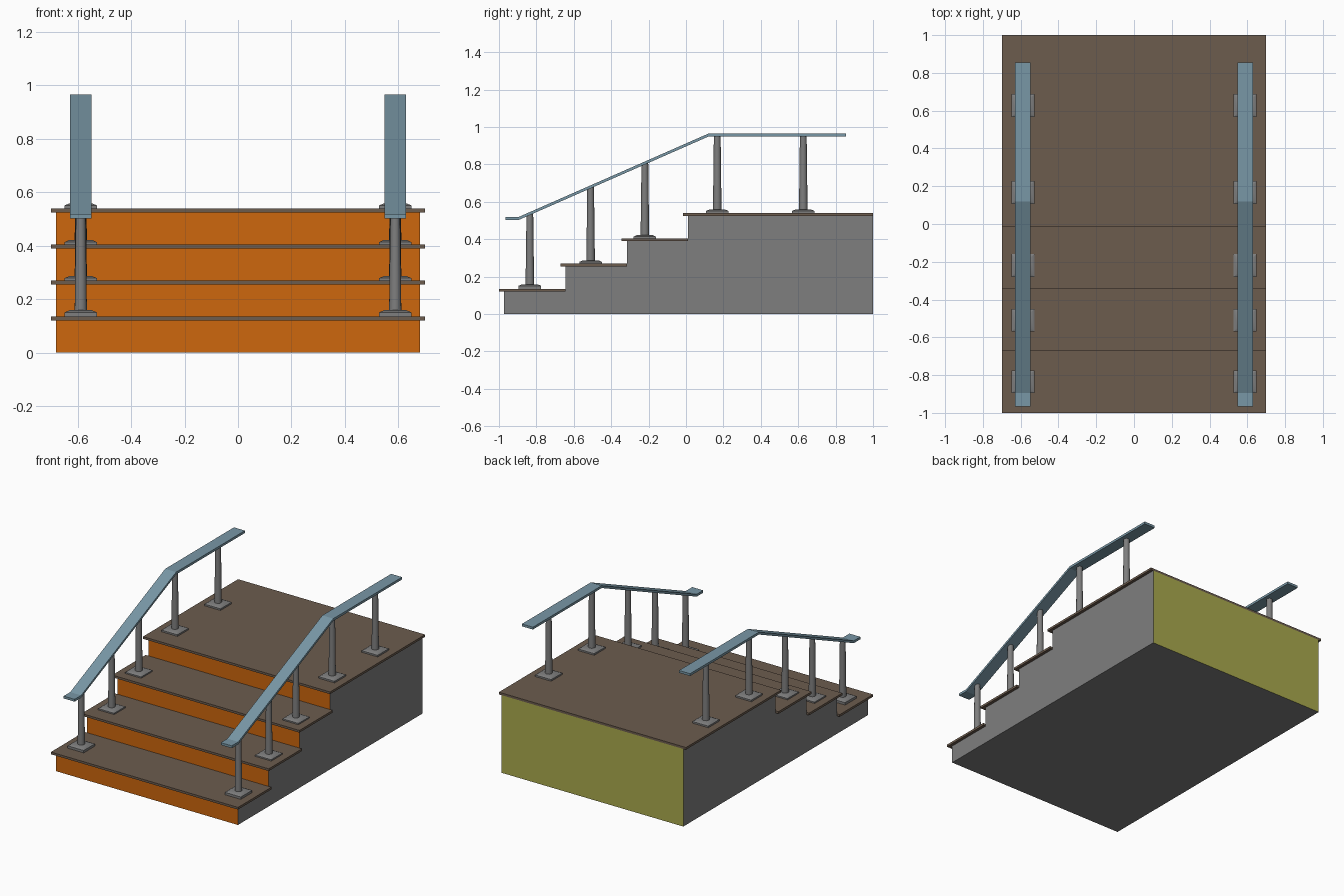
import bpy
import bmesh
from mathutils import Matrix

if "Cube" in bpy.data.objects:
    bpy.data.objects.remove(bpy.data.objects["Cube"])


def material(name, r, g, b):
    m = bpy.data.materials.new(name)
    m.use_nodes = True
    m.diffuse_color = (r, g, b, 1)
    m.node_tree.nodes["Principled BSDF"].inputs["Base Color"].default_value = (r, g, b, 1)
    return m


GREY = material("grey concrete", 0.21, 0.21, 0.21)
ORANGE = material("orange riser", 0.61, 0.135, 0.004)
OLIVE = material("yellow green back", 0.40, 0.40, 0.075)
BROWN = material("brown tread", 0.15, 0.107, 0.076)
BLUE = material("blue grey rail", 0.19, 0.31, 0.38)


def finish(name, bm, *mats):
    bmesh.ops.recalc_face_normals(bm, faces=bm.faces)
    mesh = bpy.data.meshes.new(name)
    for m in mats:
        mesh.materials.append(m)
    bm.to_mesh(mesh)
    bm.free()
    obj = bpy.data.objects.new(name, mesh)
    bpy.context.collection.objects.link(obj)
    return obj


def side_profile(points, x0, x1):
    """Extrude a (y, z) outline across from x0 to x1."""
    bm = bmesh.new()
    face = bm.faces.new([bm.verts.new((x0, y, z)) for y, z in points])
    ext = bmesh.ops.extrude_face_region(bm, geom=[face])
    verts = [v for v in ext["geom"] if isinstance(v, bmesh.types.BMVert)]
    bmesh.ops.translate(bm, verts=verts, vec=(x1 - x0, 0, 0))
    bmesh.ops.recalc_face_normals(bm, faces=bm.faces)
    return bm


RISE, THICK, NOSE = 0.135, 0.015, 0.028
risers = [-0.972, -0.643, -0.316, 0.012, 1.0]

# Stepped block: orange risers in front, yellow green back
outline = [(1.0, 0), (risers[0], 0)]
for i in range(4):
    z = RISE * (i + 1) - THICK
    outline += [(risers[i], z), (risers[i + 1], z)]
bm = side_profile(outline, -0.68, 0.68)
for f in bm.faces:
    f.material_index = 1 if f.normal.y < -0.5 else 2 if f.normal.y > 0.5 else 0
finish("stair_block", bm, GREY, ORANGE, OLIVE)

# Overhanging treads and top deck
for i in range(4):
    top = RISE * (i + 1)
    front, back = risers[i] - NOSE, risers[i + 1]
    bm = side_profile([(front, top - THICK), (back, top - THICK), (back, top), (front, top)],
                      -0.70, 0.70)
    finish("top_deck" if i == 3 else f"tread_{i + 1}", bm, BROWN)

# Handrail path, and its height at any depth
path = [(-0.965, 0.511), (-0.895, 0.511), (0.12, 0.957), (0.855, 0.957)]
HALF = 0.008


def rail_height(y):
    for (y0, z0), (y1, z1) in zip(path, path[1:]):
        if y0 <= y <= y1:
            return z0 + (z1 - z0) * (y - y0) / (y1 - y0)


def cone(bm, sides, r1, r2, x, y, z0, z1, turn=0):
    spot = Matrix.Translation((x, y, (z0 + z1) / 2)) @ Matrix.Rotation(turn, 4, "Z")
    return bmesh.ops.create_cone(bm, cap_ends=True, segments=sides, radius1=r1, radius2=r2,
                                 depth=z1 - z0, matrix=spot)["verts"]


def post(name, x, y, z):
    bm = bmesh.new()
    # Square foot with a bevelled upper part
    box = Matrix.Translation((x, y, z + 0.008)) @ Matrix.Diagonal((0.12, 0.12, 0.016, 1))
    verts = bmesh.ops.create_cube(bm, size=1, matrix=box)["verts"]
    top = max((f for f in bm.faces), key=lambda f: f.calc_center_median().z)
    bmesh.ops.inset_region(bm, faces=[top], thickness=0.025, depth=0.008)
    # Tapered round column, cut to the slope of the rail
    column = cone(bm, 16, 0.023, 0.018, x, y, z + 0.015, rail_height(y))
    for v in column:
        if v.co.z > z + 0.1:
            v.co.z = rail_height(v.co.y)
    obj = finish(name, bm, GREY)
    bpy.ops.object.select_all(action="DESELECT")
    obj.select_set(True)
    bpy.context.view_layer.objects.active = obj
    bpy.ops.object.shade_smooth_by_angle(angle=0.52)


# Both railings: posts stand slightly sunk in the upper treads
feet = [(-0.835, 0.135), (-0.51, 0.263), (-0.22, 0.398), (0.167, 0.535), (0.627, 0.535)]
rail_outline = [(y, z + HALF) for y, z in path] + [(y, z - HALF) for y, z in reversed(path)]
for side, x in (("left", 0.588), ("right", -0.588)):
    finish(f"{side}_handrail", side_profile(rail_outline, x - 0.041, x + 0.041), BLUE)
    for n, (y, z) in enumerate(feet, 1):
        post(f"{side}_post_{n}", x, y, z)
